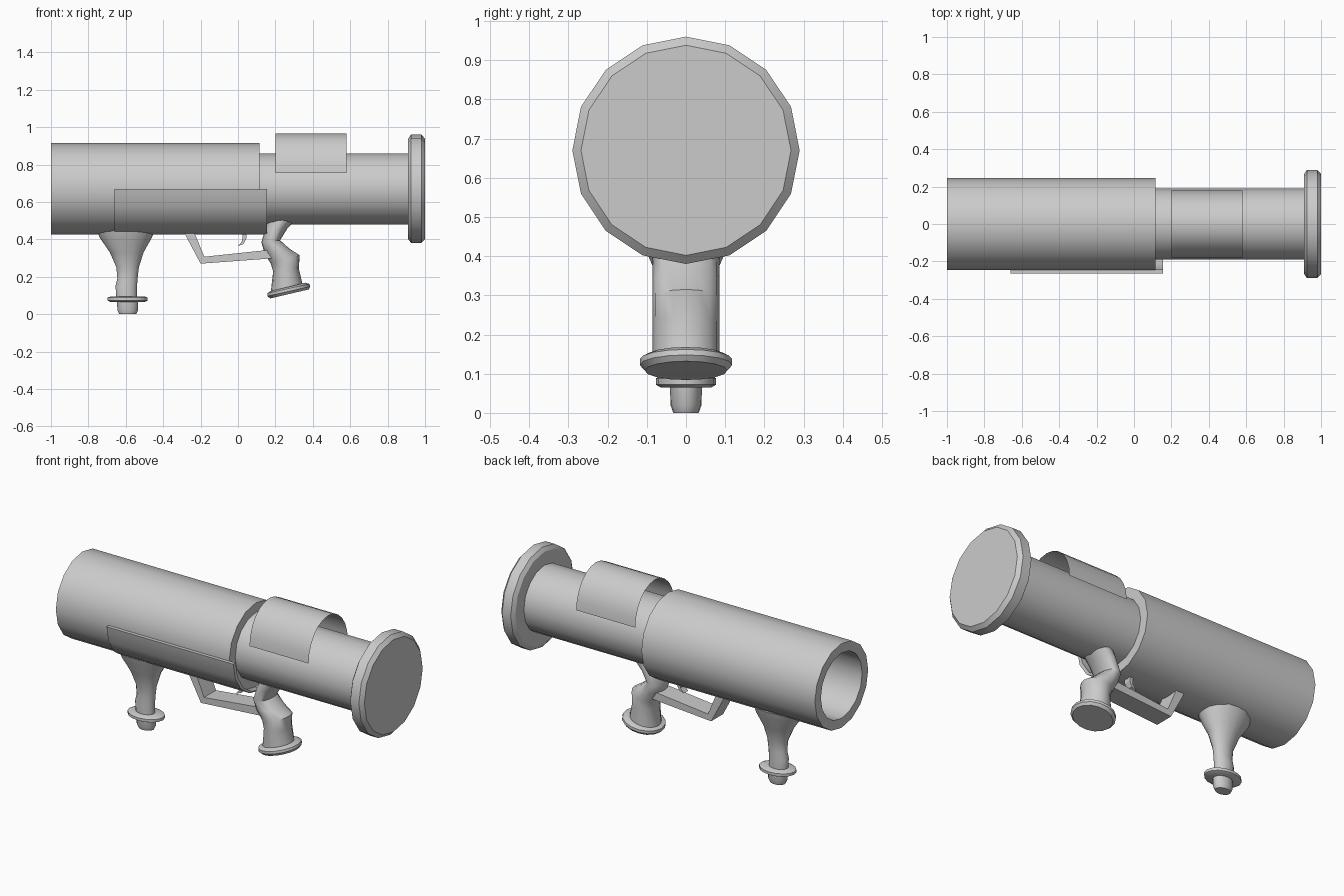
import bpy, bmesh
from math import sin, cos, pi, radians

if "Cube" in bpy.data.objects:
    bpy.data.objects.remove(bpy.data.objects["Cube"])

grey = bpy.data.materials.new("light grey")
grey.use_nodes = True
grey.diffuse_color = (0.6, 0.6, 0.6, 1)
grey.node_tree.nodes["Principled BSDF"].inputs["Base Color"].default_value = (0.6, 0.6, 0.6, 1)

SIDES = 16
AXIS = 0.67      # height of the barrel axis
BARREL = 0.245
TUBE = 0.19


def finish(name, bm, angle=35):
    bmesh.ops.recalc_face_normals(bm, faces=bm.faces)
    mesh = bpy.data.meshes.new(name)
    bm.to_mesh(mesh)
    bm.free()
    mesh.materials.append(grey)
    ob = bpy.data.objects.new(name, mesh)
    bpy.context.collection.objects.link(ob)
    bpy.ops.object.select_all(action='DESELECT')
    ob.select_set(True)
    bpy.context.view_layer.objects.active = ob
    bpy.ops.object.shade_smooth_by_angle(angle=radians(angle))
    return ob


def skin(name, rings, closed=True, caps=(False, False), loop=False, angle=35):
    """Bridge rows of points into a surface."""
    bm = bmesh.new()
    rows = [[bm.verts.new(p) for p in ring] for ring in rings]
    pairs = list(zip(rows, rows[1:]))
    if loop:
        pairs.append((rows[-1], rows[0]))
    for a, b in pairs:
        n = len(a)
        for i in range(n if closed else n - 1):
            j = (i + 1) % n
            bm.faces.new((a[i], a[j], b[j], b[i]))
    for row, cap in zip((rows[0], rows[-1]), caps):
        if cap:
            bm.faces.new(row)
    return finish(name, bm, angle)


def lathe(name, profile, **kw):
    """Turn (x, radius) points about the barrel axis."""
    turns = [2 * pi * i / SIDES for i in range(SIDES)]
    return skin(name, [[(x, r * sin(t), AXIS + r * cos(t)) for t in turns]
                       for x, r in profile], **kw)


def loft(name, sections):
    """Stack tilted ovals given by left end, right end and half depth."""
    rings = []
    for x1, z1, x2, z2, depth in sections:
        ring = []
        for i in range(SIDES):
            t = 2 * pi * i / SIDES
            f = (1 + cos(t)) / 2
            ring.append((x1 + (x2 - x1) * f, depth * sin(t), z1 + (z2 - z1) * f))
        rings.append(ring)
    return skin(name, rings, caps=(True, True), angle=40)


def plate(name, outline, depth):
    """Extrude an (x, z) outline symmetrically in y."""
    rings = [[(x, y, z) for x, z in outline] for y in (-depth, depth)]
    return skin(name, rings, caps=(True, True), angle=20)


# Barrel, inner tube and end flange
lathe("barrel", [(-1, TUBE), (-1, BARREL), (0.115, BARREL), (0.115, TUBE)])
lathe("inner_tube", [(-1, TUBE), (0.92, TUBE)])
lathe("end_flange", [(0.91, TUBE - 0.01), (0.91, 0.268), (0.925, 0.29), (0.98, 0.29), (1, 0.268)],
      caps=(True, True), angle=25)

# Arched cover over the tube
arch = [(0.18 * cos(pi * i / 12), 0.755 + 0.21 * sin(pi * i / 12)) for i in range(13)]
skin("top_cover", [[(x, y, z) for y, z in arch] for x in (0.2, 0.58)], closed=False)

# Curved side guard hugging the lower front quarter of the barrel
turns = [pi / 2 * i / 4 for i in range(5)]
outer = [(-0.02 - BARREL * cos(t), AXIS - BARREL * sin(t)) for t in turns]
inner = [(-(BARREL - 0.002) * cos(t), AXIS - (BARREL - 0.002) * sin(t)) for t in turns]
section = outer + inner[::-1]
skin("side_guard", [[(x, y, z) for y, z in section] for x in (-0.66, 0.155)], caps=(True, True))

# Front grip: flared post, collar and foot, as (height, left, right)
post = [(0.45, -0.755, -0.445), (0.41, -0.74, -0.46), (0.33, -0.685, -0.505),
        (0.25, -0.65, -0.53), (0.19, -0.645, -0.537), (0.15, -0.655, -0.54), (0.08, -0.65, -0.54)]
collar = [(0.095, -0.68, -0.5), (0.088, -0.697, -0.483), (0.072, -0.697, -0.483), (0.065, -0.68, -0.5)]
foot = [(0.08, -0.647, -0.533), (0.02, -0.645, -0.535), (0, -0.635, -0.545)]
for name, rows in (("front_grip", post), ("front_grip_collar", collar), ("front_grip_foot", foot)):
    loft(name, [(a, z, b, z, (b - a) * 0.36) for z, a, b in rows])

# Rear grip: bent handle with a tilted base disc
loft("rear_grip", [
    (0.17, 0.53, 0.34, 0.53, 0.085), (0.145, 0.45, 0.265, 0.46, 0.085),
    (0.125, 0.385, 0.225, 0.395, 0.085), (0.14, 0.33, 0.275, 0.35, 0.085),
    (0.175, 0.27, 0.33, 0.315, 0.085), (0.188, 0.23, 0.325, 0.245, 0.085),
    (0.175, 0.115, 0.345, 0.16, 0.085)])
loft("rear_grip_base", [
    (0.175, 0.123, 0.36, 0.168, 0.1), (0.157, 0.112, 0.382, 0.162, 0.118),
    (0.157, 0.096, 0.386, 0.148, 0.118), (0.172, 0.084, 0.378, 0.132, 0.105)])

# Trigger guard strap and trigger
plate("trigger_guard", [(-0.29, 0.44), (-0.235, 0.44), (-0.18, 0.307), (0.16, 0.343),
                        (0.18, 0.298), (-0.2, 0.27)], 0.055)
plate("trigger", [(0.025, 0.44), (0.045, 0.44), (0.045, 0.405), (0.03, 0.375),
                  (0, 0.365), (0.022, 0.39)], 0.02)
